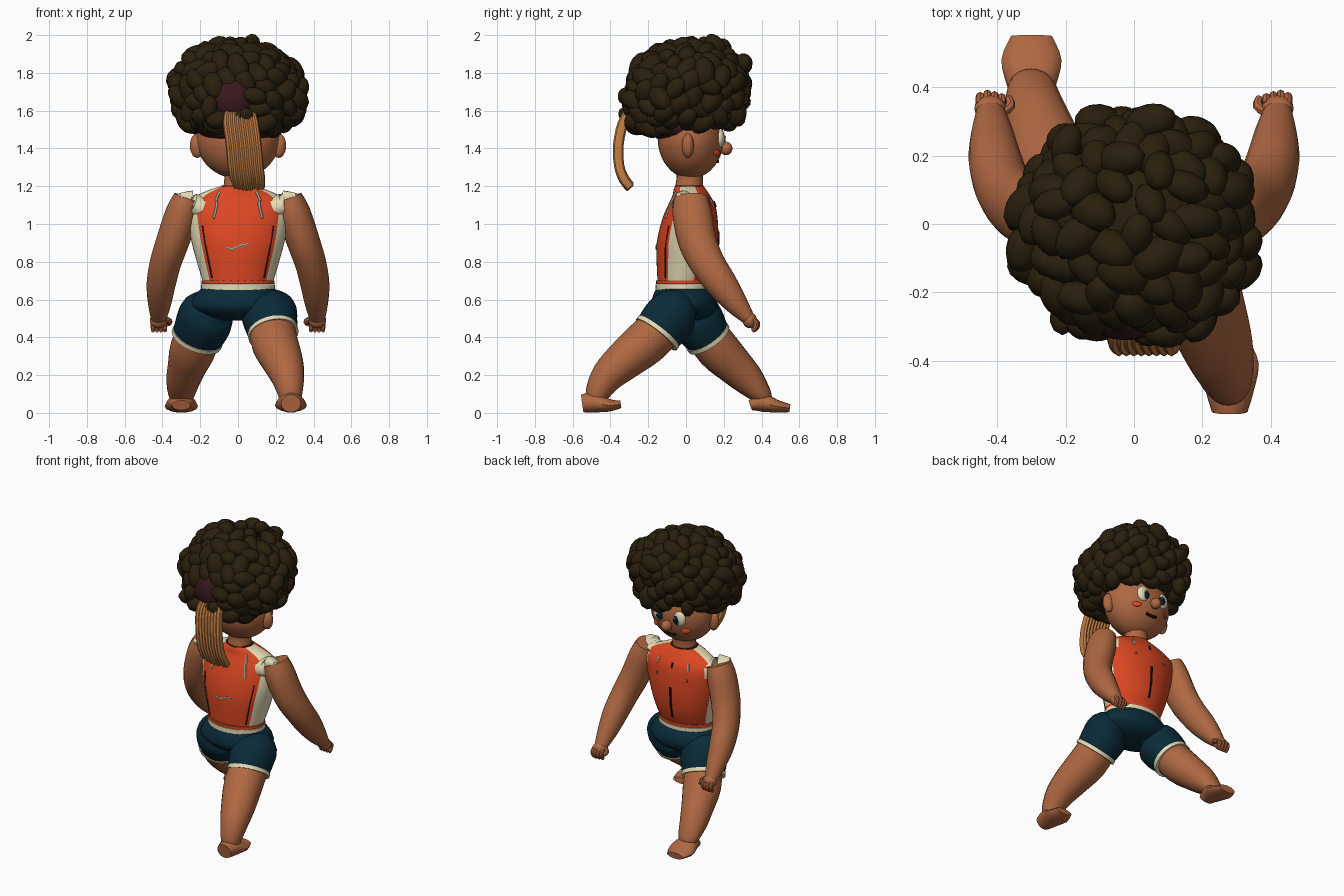
import bpy, bmesh, math, random
from mathutils import Vector, Matrix
from mathutils.bvhtree import BVHTree

if "Cube" in bpy.data.objects:
    bpy.data.objects.remove(bpy.data.objects["Cube"])

random.seed(4)


def mat(name, r, g, b):
    m = bpy.data.materials.new(name)
    m.diffuse_color = (r, g, b, 1)
    m.use_nodes = True
    m.node_tree.nodes["Principled BSDF"].inputs["Base Color"].default_value = m.diffuse_color
    return m


SKIN = mat("skin", 0.43, 0.138, 0.054)
CURL = mat("dark_brown_hair", 0.023, 0.0135, 0.004)
ORANGE = mat("orange_red", 0.71, 0.062, 0.016)
CREAM = mat("cream", 0.78, 0.7, 0.46)
TEAL = mat("deep_teal", 0.003, 0.024, 0.04)
TAN = mat("tan_hair", 0.52, 0.2, 0.052)
MAROON = mat("maroon", 0.042, 0.009, 0.012)
BLACK = mat("near_black", 0.005, 0.007, 0.01)
PALE = mat("pale_grey_green", 0.5, 0.58, 0.5)


def finish(bm, name, *mats, angle=40):
    bmesh.ops.recalc_face_normals(bm, faces=bm.faces)
    me = bpy.data.meshes.new(name)
    bm.to_mesh(me)
    bm.free()
    ob = bpy.data.objects.new(name, me)
    bpy.context.collection.objects.link(ob)
    for m in mats:
        me.materials.append(m)
    bpy.ops.object.select_all(action='DESELECT')
    ob.select_set(True)
    bpy.context.view_layer.objects.active = ob
    bpy.ops.object.shade_smooth_by_angle(angle=math.radians(angle))
    return ob


def catmull(pts, steps):
    v = [Vector(p) for p in pts]
    out = []
    for i in range(len(v) - 1):
        p0, p1, p2, p3 = v[max(i - 1, 0)], v[i], v[i + 1], v[min(i + 2, len(v) - 1)]
        for k in range(steps):
            t = k / steps
            out.append(0.5 * (2 * p1 + (p2 - p0) * t + (2 * p0 - 5 * p1 + 4 * p2 - p3) * t * t
                              + (3 * p1 - p0 - 3 * p2 + p3) * t ** 3))
    return out + [v[-1]]


def tube(name, pts, *mats, seg=20, steps=3, flat=False, rule=None, bm=None):
    """Loft ellipses; each point is (x, y, z, width radius, depth radius)."""
    own = bm is None
    bm = bm or bmesh.new()
    P = catmull(pts, steps)
    rings = []
    for i, p in enumerate(P):
        c = Vector(p[:3])
        t = Vector(P[min(i + 1, len(P) - 1)][:3]) - Vector(P[max(i - 1, 0)][:3])
        t = Vector((0, 0, 1)) if flat else t.normalized()
        a = Vector((1, 0, 0)) if abs(t.x) < 0.9 else Vector((0, 1, 0))
        a = (a - t * a.dot(t)).normalized()
        b = t.cross(a)
        rings.append([bm.verts.new(c + a * p[3] * math.cos(q) + b * p[4] * math.sin(q))
                      for q in (2 * math.pi * k / seg for k in range(seg))])
    for r0, r1 in zip(rings, rings[1:]):
        for k in range(seg):
            f = bm.faces.new((r0[k], r0[(k + 1) % seg], r1[(k + 1) % seg], r1[k]))
            if rule:
                f.material_index = rule(math.degrees(2 * math.pi * (k + 0.5) / seg), f.calc_center_median())
    bm.faces.new(rings[0])
    bm.faces.new(rings[-1])
    return finish(bm, name, *mats) if own else bm


def ball(name, c, r, *mats, rot=None, bm=None, u=20, v=14):
    own = bm is None
    bm = bm or bmesh.new()
    M = Matrix.Translation(c) @ (rot or Matrix()) @ Matrix.Diagonal((*r, 1))
    bmesh.ops.create_uvsphere(bm, u_segments=u, v_segments=v, radius=1, matrix=M)
    return finish(bm, name, *mats, angle=60) if own else bm


def stroke(name, target, xz, side, r, m):
    """Thin line laid on a surface, cast from the given y side."""
    tree = BVHTree.FromPolygons([v.co for v in target.data.vertices],
                                [p.vertices[:] for p in target.data.polygons])
    pts = []
    for x, z in xz:
        hit = tree.ray_cast(Vector((x, side, z)), Vector((0, -side, 0)))[0]
        if hit:
            pts.append((*hit, r, r))
    tube(name, pts, m, seg=6, steps=2)


# Sleeveless top: orange front and back, cream side panels and armholes
def shirt_rule(deg, c):
    d = (deg + 180) % 360 - 180
    d = d if abs(d) < 90 else (180 - abs(d)) * (1 if d > 0 else -1)
    return 1 if -37.5 < d < 22.5 or (c.z > 1.05 and abs(c.x) > 0.215) else 0


shirt = tube("shirt", [(0, -.015, .69, .185, .135), (0, 0, .78, .212, .155), (0, .008, .9, .245, .163),
                       (0, .02, 1.02, .268, .148), (0, .03, 1.1, .272, .125), (0, .028, 1.15, .22, .1),
                       (0, .02, 1.185, .14, .085), (0, .018, 1.2, .09, .075)],
             ORANGE, CREAM, seg=48, flat=True, rule=shirt_rule)
tube("hem_band", [(0, -.015, .682, .193, .143), (0, -.015, .702, .193, .144)], ORANGE, seg=32, steps=1, flat=True)
tube("waistband", [(0, -.015, .65, .196, .146), (0, -.015, .681, .196, .146)], CREAM, seg=32, steps=1, flat=True)
tube("collar", [(0, .018, 1.195, .094, .079), (0, .018, 1.204, .088, .075)], MAROON, seg=24, steps=1, flat=True)
for s in (-1, 1):
    tube("shoulder_flap", [(s * .2, .015, 1.085, .09, .07), (s * .27, .0, 1.115, .075, .05),
                           (s * .325, -.02, 1.135, .045, .018)], CREAM)
    stroke("back_seam", shirt, [(s * .188, .99), (s * .168, .87), (s * .138, .715)], -1, .005, MAROON)
    stroke("back_streak", shirt, [(s * .098, 1.168), (s * .115, 1.13), (s * .112, 1.1), (s * .128, 1.03)],
           -1, .007, PALE)
    stroke("front_streak", shirt, [(s * .11, 1.13), (s * .12, 1.09)], 1, .007, PALE)
    stroke("front_button", shirt, [(s * .11, 1.02), (s * .112, 1.035)], 1, .009, TAN)
stroke("back_curve", shirt, [(-.06, .872), (-.025, .868), (.015, .885), (.055, .892)], -1, .006, PALE)
stroke("front_zip", shirt, [(0, .75), (0, .85), (0, .96)], 1, .008, BLACK)
stroke("front_notch", shirt, [(0, 1.09), (0, 1.12)], 1, .007, BLACK)

# Shorts
tube("shorts_hips", [(0, -.015, .662, .19, .14), (0, -.01, .62, .232, .165), (0, -.01, .56, .25, .175),
                     (0, -.005, .51, .17, .13), (0, 0, .488, .07, .06)], TEAL, seg=28, flat=True)
tube("forward_shorts_leg", [(-.13, -.01, .575, .09, .08), (-.16, .025, .535, .14, .135), (-.185, .07, .47, .148, .14),
                            (-.215, .115, .4, .135, .122)], TEAL, seg=24)
tube("rear_shorts_leg", [(.13, .0, .575, .09, .08), (.16, -.05, .54, .145, .13), (.172, -.1, .485, .143, .14),
                         (.185, -.15, .425, .13, .13)], TEAL, seg=24)
tube("forward_cuff", [(-.211, .108, .409, .14, .128), (-.219, .121, .39, .14, .128)], CREAM, seg=24, steps=1)
tube("rear_cuff", [(.184, -.143, .432, .135, .135), (.188, -.157, .414, .135, .135)], CREAM, seg=24, steps=1)

# Legs and feet
tube("forward_leg", [(-.2, .09, .44, .12, .11), (-.24, .17, .335, .122, .115), (-.27, .26, .245, .103, .1),
                     (-.29, .33, .175, .09, .085), (-.3, .4, .095, .07, .055), (-.3, .415, .06, .05, .04)], SKIN)
tube("rear_leg", [(.18, -.12, .46, .12, .115), (.195, -.215, .37, .124, .12), (.235, -.33, .275, .11, .105),
                  (.262, -.415, .195, .09, .088), (.275, -.465, .11, .068, .067), (.275, -.47, .06, .055, .055)], SKIN)
tube("forward_foot", [(-.3, .34, .04, .05, .028), (-.3, .4, .055, .07, .05), (-.3, .48, .035, .088, .035),
                      (-.3, .55, .025, .06, .022)], SKIN, seg=14)
tube("rear_foot", [(.28, -.55, .05, .052, .048), (.28, -.49, .055, .07, .055), (.28, -.41, .04, .085, .035),
                   (.28, -.345, .045, .06, .02)], SKIN, seg=14)

# Arms and hands
for s in (-1, 1):
    tube("arm", [(s * .268, .025, 1.14, .072, .09), (s * .295, .032, 1.06, .088, .104), (s * .345, .06, .91, .088, .102),
                 (s * .385, .115, .79, .083, .092), (s * .407, .19, .68, .077, .083),
                 (s * .415, .265, .58, .062, .062), (s * .42, .33, .5, .042, .036)], SKIN)
    bm = ball("", (s * .42, .338, .49), (.047, .038, .042), bm=bmesh.new())
    for k in range(4):
        x = s * (.45 - k * .021)
        o = .006 * abs(k - 1.2)
        tube("", [(x, .35, .5, .013, .014), (x, .38 - o, .475, .013, .014), (x, .372 - o, .447, .012, .013),
                  (x, .35, .435, .01, .011)], seg=8, bm=bm)
    tube("", [(s * .39, .325, .5, .014, .014), (s * .362, .345, .485, .015, .015),
              (s * .368, .37, .47, .011, .011)], seg=8, bm=bm)
    finish(bm, "hand", SKIN)

# Neck, head and ears
tube("neck", [(0, .015, 1.18, .08, .075), (0, .02, 1.25, .072, .07), (0, .025, 1.32, .085, .08)], SKIN, flat=True)
head = ball("head", (0, .025, 1.455), (.222, .175, .215), SKIN, u=32, v=20)
ball("nose", (0, .212, 1.4), (.034, .034, .036), SKIN)
for s in (-1, 1):
    ball("ear", (s * .215, .01, 1.415), (.04, .032, .065), SKIN)
    ball("eye_white", (s * .075, .178, 1.455), (.045, .026, .052), CREAM)
    ball("iris", (s * .066, .195, 1.45), (.026, .012, .032), TEAL)
    ball("pupil", (s * .064, .202, 1.45), (.014, .008, .018), BLACK)
    ball("eye_glint", (s * .064 + .01, .208, 1.462), (.006, .004, .006), CREAM)
    ball("cheek", (s * .115, .164, 1.375), (.03, .008, .017), ORANGE,
         rot=Matrix.Rotation(-s * .6, 4, 'Z'))
stroke("mouth", head, [(-.04, 1.335), (0, 1.33), (.04, 1.335)], 1, .009, BLACK)

# Maroon under-cap and hair tie behind the head
ball("under_cap", (0, -.05, 1.515), (.222, .145, .09), MAROON, u=28)
ball("hair_tie", (-.025, -.265, 1.66), (.12, .075, .11), MAROON)

# Curls: scattered over a leaning dome with a flattened underside
bm = ball("", (0, .015, 1.7), (.29, .27, .22), bm=bmesh.new())
N = 150
for i in range(N):
    h = 1 - 2 * (i + .5) / N
    a = i * math.pi * (3 - math.sqrt(5))
    w = math.sqrt(1 - h * h) ** .85
    k = random.uniform(.92, 1.06)
    z = max(1.69 + .258 * h * k, 1.525 + random.uniform(-.01, .03))
    x, y = .318 * w * k * math.cos(a), .3 * w * k * math.sin(a)
    lean = .3 if y < 0 or z > 1.68 else .05
    y += -.015 + lean * (z - 1.68)
    # leave room for the tie and keep the face clear
    if y < -.2 and -.11 < x < .06 and 1.58 < z < 1.73:
        continue
    if z < 1.57 and math.hypot(x, y - .03) < .2:
        continue
    n = Vector((x, y, (z - 1.68) * 1.3)).normalized()
    rot = (n.to_track_quat('Z', 'Y').to_matrix().to_4x4()
           @ Matrix.Rotation(random.uniform(0, 6.28), 4, 'Z') @ Matrix.Rotation(random.uniform(-.6, .6), 4, 'Y'))
    q = random.uniform(.85, 1.15)
    ball("", (x, y, z), (.078 * q, .052 * q, .05 * q), rot=rot, bm=bm, u=10, v=7)
finish(bm, "curly_hair", CURL, angle=50)

# Ponytail made of side-by-side strands
bm = bmesh.new()
for k in range(8):
    o = k * .022 - .077
    d = random.uniform(-.012, .012)
    tube("", [(.01 + o * .85, -.3, 1.59, .017, .024), (.015 + o, -.335, 1.53, .018, .028),
              (.03 + o, -.358, 1.42, .018, .028), (.04 + o, -.354, 1.31, .018, .027),
              (.05 + o, -.33, 1.24 + d, .017, .026), (.058 + o * .9, -.295, 1.195 + d, .015, .024)],
         seg=8, bm=bm)
finish(bm, "ponytail", TAN)
